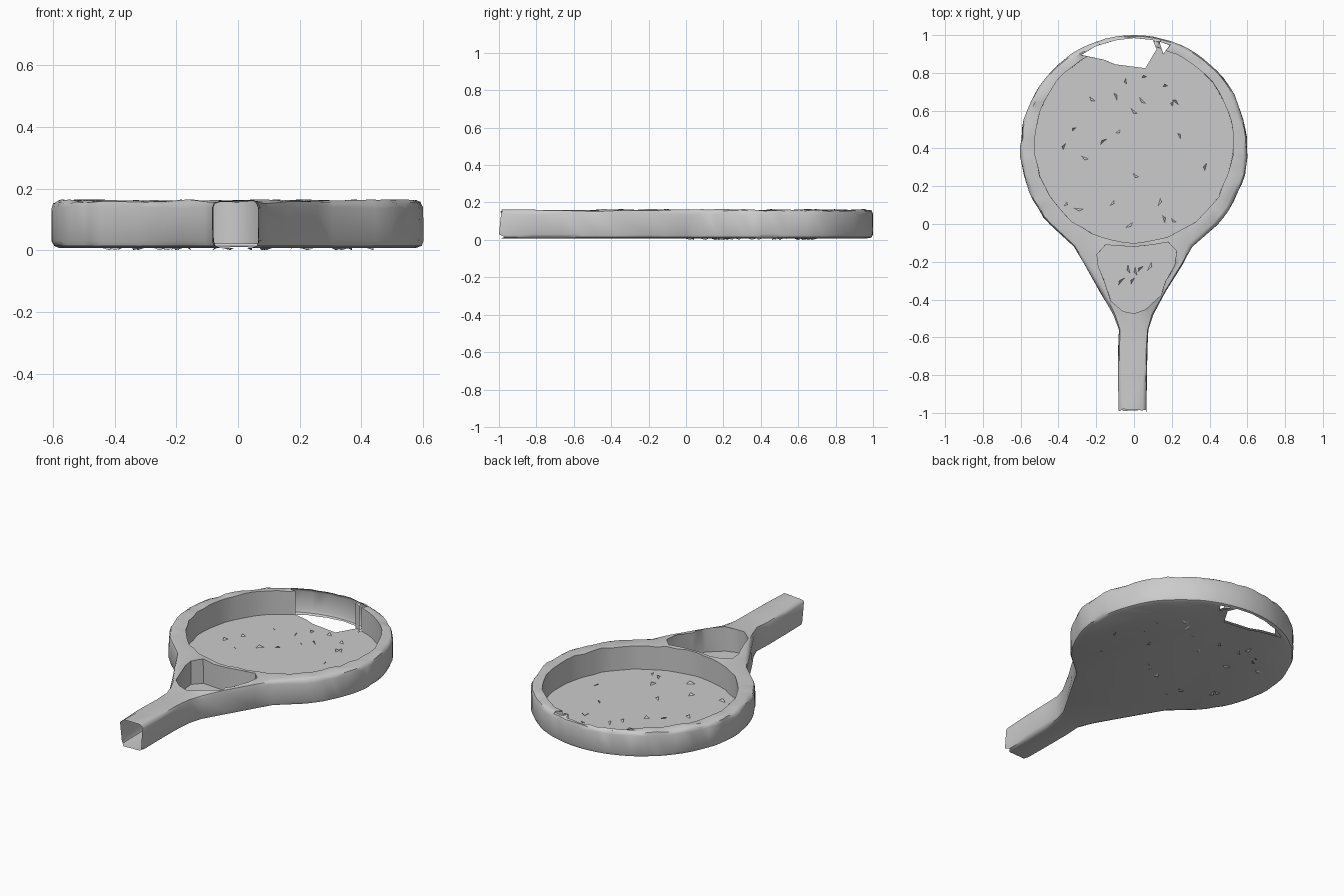
import bpy, bmesh, math, random
from mathutils import Vector

random.seed(4)
BOTTOM, FLOOR, TOP = 0.008, 0.02, 0.16

cube = bpy.data.objects.get("Cube")
if cube:
    bpy.data.objects.remove(cube)

grey = bpy.data.materials.new("plain_grey")
grey.use_nodes = True
tone = (0.6, 0.6, 0.6, 1)
grey.diffuse_color = tone
grey.node_tree.nodes["Principled BSDF"].inputs["Base Color"].default_value = tone


def wobble(amount):
    return random.uniform(-amount, amount)


def make_object(name, bm, slot=0):
    mesh = bpy.data.meshes.new(name)
    bmesh.ops.recalc_face_normals(bm, faces=bm.faces)
    for f in bm.faces:
        f.material_index = slot
    bm.to_mesh(mesh)
    bm.free()
    mesh.materials.append(grey)
    mesh.materials.append(grey)
    obj = bpy.data.objects.new(name, mesh)
    bpy.context.collection.objects.link(obj)
    return obj


def add_prism(bm, outline, low, high):
    base = bm.faces.new([bm.verts.new((x, y, low)) for x, y in outline])
    up = bmesh.ops.extrude_face_region(bm, geom=[base])["geom"]
    verts = [g for g in up if isinstance(g, bmesh.types.BMVert)]
    bmesh.ops.translate(bm, verts=verts, vec=(0, 0, high - low))


def subdivide(points, step):
    """Split each side of a closed outline into short pieces."""
    out = []
    for i, p in enumerate(points):
        a, b = Vector(p), Vector(points[(i + 1) % len(points)])
        n = max(1, round((b - a).length / step))
        out += [tuple(a.lerp(b, k / n)) for k in range(n)]
    return out


def rough(points, amount):
    return [(x + wobble(amount), y + wobble(amount)) for x, y in points]


def cut(obj, name, outlines, low, slot=0):
    bm = bmesh.new()
    for o in outlines:
        add_prism(bm, o, low, 0.4)
    cutter = make_object(name, bm, slot)
    cutter.hide_render = True
    mod = obj.modifiers.new(name, "BOOLEAN")
    mod.operation, mod.solver, mod.object = "DIFFERENCE", "EXACT", cutter
    bpy.context.view_layer.update()
    graph = bpy.context.evaluated_depsgraph_get()
    mesh = bpy.data.meshes.new_from_object(obj.evaluated_get(graph))
    obj.modifiers.clear()
    obj.data = mesh
    bpy.data.objects.remove(cutter)


# Outline: round head, tapering throat, straight handle
head = []
for i in range(57):
    a = math.radians(-42 + 264 * i / 56)
    head.append((0.6 * math.cos(a), 0.4 + 0.6 * math.sin(a)))
neck = [(0.31, -0.12), (0.26, -0.21), (0.17, -0.36), (0.1, -0.48), (0.075, -0.56)]
left = [(-x - 0.007, y) for x, y in neck]
handle = subdivide([(-0.082, -0.66), (-0.085, -0.98), (0.07, -0.98), (0.072, -0.66)], 0.17)
outline = head + left + handle + neck[::-1]
outline = [(x + wobble(0.004), y) for x, y in outline]

# Body with softened top and bottom edges
bm = bmesh.new()
add_prism(bm, outline, BOTTOM, TOP)
rims = [e for e in bm.edges
        if abs(e.verts[0].co.z - e.verts[1].co.z) < 0.01
        and max(v.co.y for v in e.verts) > -0.95]
bmesh.ops.bevel(bm, geom=rims, offset=0.022, segments=2, profile=0.5, affect="EDGES")
body = make_object("racket_body", bm)

# Round pocket and throat pocket, leaving a thin bridge between
pocket = []
for i in range(56):
    a = math.tau * i / 56
    pocket.append((0.525 * math.cos(a), 0.425 + 0.525 * math.sin(a)))
throat = [(0, -0.122), (-0.15, -0.112), (-0.195, -0.16), (-0.19, -0.22), (-0.155, -0.3),
          (-0.12, -0.41), (-0.06, -0.46), (0, -0.475), (0.06, -0.45), (0.14, -0.38),
          (0.17, -0.3), (0.215, -0.22), (0.225, -0.14), (0.18, -0.098)]
cut(body, "pocket_cutter", [rough(pocket, 0.004)], FLOOR)
cut(body, "throat_cutter", [rough(subdivide(throat, 0.08), 0.002)], FLOOR)

# Torn opening at the back of the head
tear = [(-0.28, 0.895), (-0.2, 0.942), (-0.1, 0.972), (0, 0.984), (0.1, 0.974),
        (0.12, 0.925), (0.06, 0.825), (-0.1, 0.845), (-0.16, 0.87)]
nick = [(0.155, 0.9), (0.135, 0.965), (0.19, 0.947)]
cut(body, "tear_cutter", [tear, nick], -0.1, slot=1)

# Open the hollow handle end and the tear, then roughen the rim
bm = bmesh.new()
bm.from_mesh(body.data)
opened = [f for f in bm.faces if f.material_index == 1
          or (f.normal.y < -0.9 and f.calc_center_median().y < -0.97)]
bmesh.ops.delete(bm, geom=opened, context="FACES")
bmesh.ops.triangulate(bm, faces=bm.faces)
for v in bm.verts:
    v.co.x += wobble(0.002)
    if v.co.z > 0.1:
        v.co.z += wobble(0.005)
    if v.co.y < -0.95:
        v.co.y += wobble(0.018)
low_y = min(v.co.y for v in bm.verts)
for v in bm.verts:
    if v.co.y < -0.9:
        v.co.y -= low_y + 1
bm.to_mesh(body.data)
bm.free()
while len(body.data.materials) > 1:
    body.data.materials.pop()

# Small raised chips over the floor, above and below
bm = bmesh.new()
for i in range(60):
    a, r = random.uniform(0, math.tau), 0.44 * math.sqrt(random.random())
    spot = Vector((r * math.cos(a), 0.36 + r * math.sin(a), 0))
    if i % 10 == 0:
        spot = Vector((wobble(0.1), -0.25 + wobble(0.1), 0))
    turn = random.uniform(0, math.tau)
    along = Vector((math.cos(turn), math.sin(turn), 0))
    side = Vector((-along.y, along.x, 0))
    below = i % 2
    spot.z = BOTTOM if below else FLOOR
    lift = Vector((0, 0, -0.008 if below else 0.012))
    size = random.uniform(0.025, 0.05)
    corners = [spot, spot + along * size, spot + along * size * 0.4 + side * 0.012 + lift]
    bm.faces.new([bm.verts.new(c) for c in corners])
chips = make_object("floor_chips", bm)
chips.data.materials.pop()

# Smooth shading with sharp edges kept
bpy.ops.object.select_all(action="DESELECT")
body.select_set(True)
bpy.context.view_layer.objects.active = body
bpy.ops.object.shade_smooth_by_angle(angle=math.radians(40))
